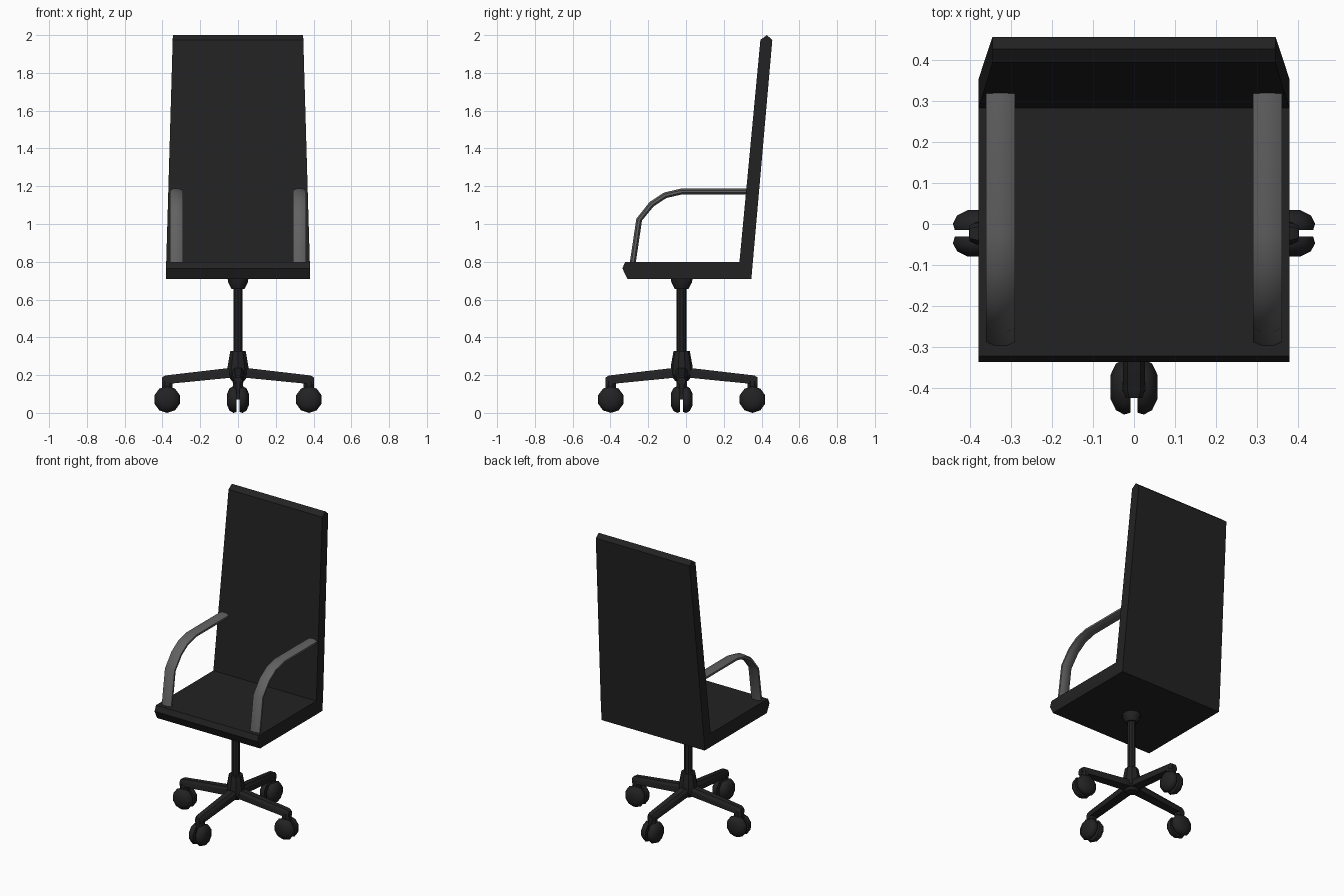
import bpy, bmesh, math
from mathutils import Vector, Matrix

if "Cube" in bpy.data.objects:
    bpy.data.objects.remove(bpy.data.objects["Cube"])

CY = -0.023   # the pedestal axis sits a little in front of the middle


def material(name, v):
    m = bpy.data.materials.new(name)
    m.diffuse_color = (v, v, v, 1)
    m.use_nodes = True
    m.node_tree.nodes["Principled BSDF"].inputs["Base Color"].default_value = m.diffuse_color
    return m


BLACK = material("black", 0.016)
GREY = material("grey", 0.12)


def finish(bm, name, mat, angle=35):
    bmesh.ops.recalc_face_normals(bm, faces=bm.faces)
    me = bpy.data.meshes.new(name)
    bm.to_mesh(me)
    bm.free()
    me.materials.append(mat)
    ob = bpy.data.objects.new(name, me)
    bpy.context.collection.objects.link(ob)
    if angle:
        bpy.ops.object.select_all(action='DESELECT')
        bpy.context.view_layer.objects.active = ob
        ob.select_set(True)
        bpy.ops.object.shade_smooth_by_angle(angle=math.radians(angle))
    return ob


def loft(bm, rings):
    """Skin a list of closed rings and cap both ends."""
    vs = [[bm.verts.new(p) for p in r] for r in rings]
    n = len(vs[0])
    for a, b in zip(vs, vs[1:]):
        for i in range(n):
            j = (i + 1) % n
            bm.faces.new((a[i], a[j], b[j], b[i]))
    bm.faces.new(vs[0][::-1])
    bm.faces.new(vs[-1])


def lathe(bm, profile, sides, mat=Matrix()):
    """Revolve (radius, height) points around z, then transform."""
    loft(bm, [[mat @ Vector((r * math.cos((i + .5) * math.tau / sides),
                             r * math.sin((i + .5) * math.tau / sides), h))
               for i in range(sides)] for r, h in profile])


# seat and tapered backrest: one L-shaped side profile (y, z)
prof = [(-0.31, 0.71), (0.346, 0.71), (0.354, 0.80), (0.457, 1.975), (0.428, 2.0),
        (0.394, 1.975), (0.283, 0.80), (-0.322, 0.80), (-0.337, 0.765)]
bm = bmesh.new()
sides = []
for s in (-1, 1):
    sides.append([bm.verts.new((s * (0.38 - 0.035 * max(0, z - 0.8) / 1.2), y, z))
                  for y, z in prof])
    for ids in ((0, 1, 2, 6, 7, 8), (2, 3, 4, 5, 6)):
        bm.faces.new([sides[-1][i] for i in ids])
for i in range(len(prof)):
    j = (i + 1) % len(prof)
    bm.faces.new((sides[0][i], sides[0][j], sides[1][j], sides[1][i]))
finish(bm, "seat_and_back", BLACK)

# armrests: flattened tube swept along a bent path
path = [Vector((0, y, z)) for y, z in ((-0.284, 0.78), (-0.248, 1.023), (-0.182, 1.105),
                                       (-0.11, 1.152), (-0.024, 1.172), (0.33, 1.172))]
for s, name in ((-1, "left_armrest"), (1, "right_armrest")):
    rings = []
    for k, p in enumerate(path):
        t = (path[min(k + 1, 5)] - path[max(k - 1, 0)]).normalized()
        nrm = Vector((0, -t.z, t.y))
        rings.append([p + Vector((s * 0.326 + 0.038 * math.cos(a), 0, 0)) + nrm * 0.017 * math.sin(a)
                      for a in [(i + .5) * math.tau / 8 for i in range(8)]])
    bm = bmesh.new()
    loft(bm, rings)
    finish(bm, name, GREY)

# column, with the socket under the seat and the hub
at = Matrix.Translation((0, CY, 0))
for name, pr in (("column", [(0.026, 0.30), (0.026, 0.67)]),
                 ("seat_socket", [(0.036, 0.655), (0.054, 0.69), (0.058, 0.712)]),
                 ("hub", [(0.035, 0.17), (0.058, 0.20), (0.057, 0.25), (0.043, 0.327)])):
    bm = bmesh.new()
    lathe(bm, pr, 10, at)
    finish(bm, name, BLACK)

# four legs with twin-wheel casters
for k in range(4):
    turn = at @ Matrix.Rotation(k * math.pi / 2, 4, 'Z')

    # sloping leg with bevelled top edges
    bm = bmesh.new()
    rings = []
    for x, w, lo, hi in ((0.0, 0.033, 0.19, 0.243), (0.385, 0.026, 0.152, 0.198),
                         (0.402, 0.02, 0.154, 0.188)):
        rings.append([turn @ Vector((x, y, z)) for y, z in
                      ((-w, lo), (w, lo), (w, hi - 0.015), (w * .6, hi), (-w * .6, hi), (-w, hi - 0.015))])
    loft(bm, rings)
    finish(bm, f"leg_{k + 1}", BLACK)

    # stem and the block between the wheels
    bm = bmesh.new()
    lathe(bm, [(0.022, 0.07), (0.03, 0.125), (0.03, 0.17)], 8,
          turn @ Matrix.Translation((0.375, 0, 0)))
    finish(bm, f"caster_stem_{k + 1}", BLACK)

    # pair of domed wheels, axle across the leg
    bm = bmesh.new()
    for s in (-1, 1):
        m = turn @ Matrix.Translation((0.375, 0, 0.075)) @ Matrix.Rotation(s * math.pi / 2, 4, 'X')
        lathe(bm, [(0.066, 0.008), (0.071, 0.024), (0.06, 0.044), (0.032, 0.057)], 10, m)
    bmesh.ops.translate(bm, verts=bm.verts, vec=(0, 0, -min(v.co.z for v in bm.verts)))
    finish(bm, f"caster_wheels_{k + 1}", BLACK, 50)
